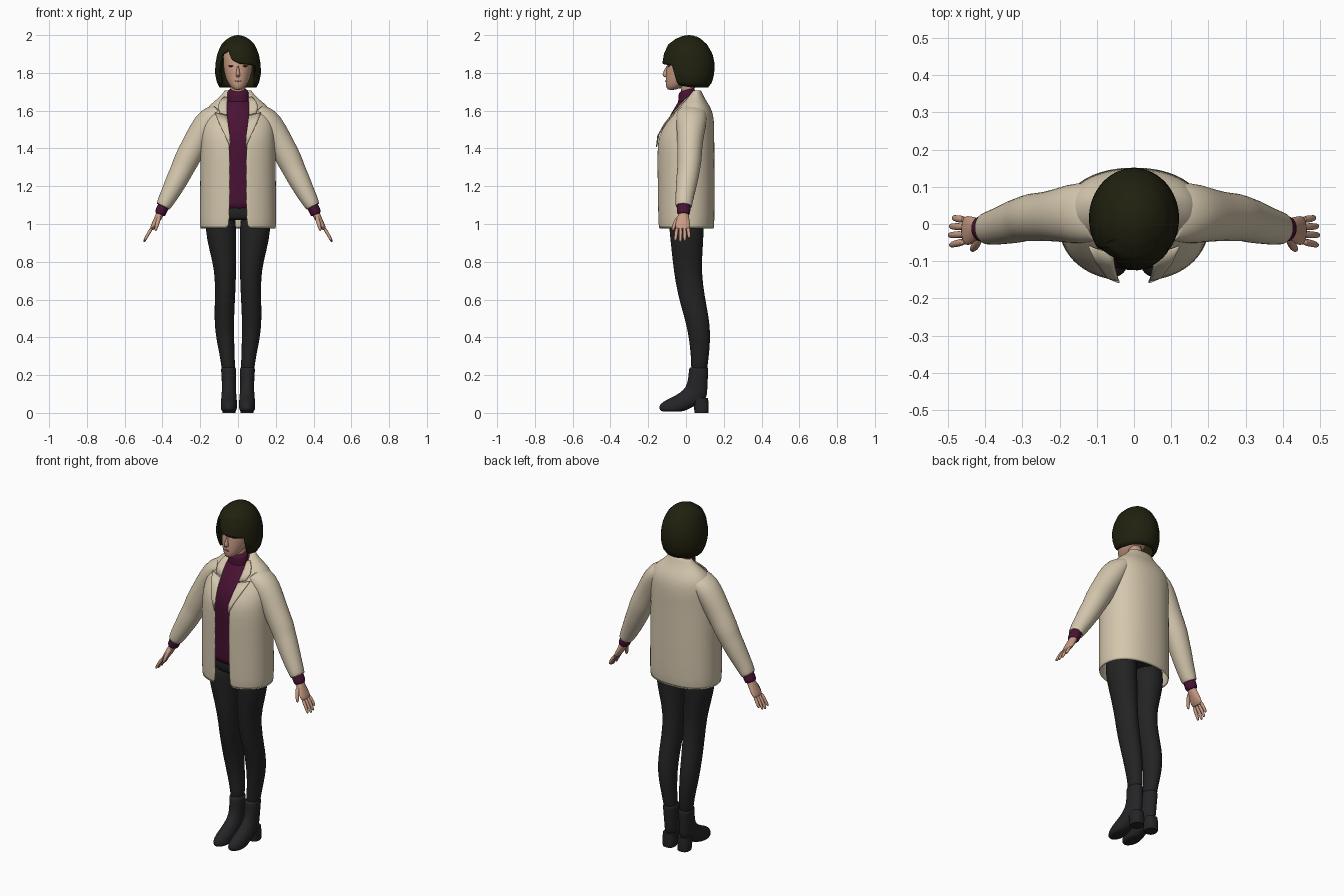
import bpy, bmesh, math
from mathutils import Vector

cube = bpy.data.objects.get("Cube")
if cube:
    bpy.data.objects.remove(cube, do_unlink=True)


def material(name, r, g, b):
    m = bpy.data.materials.new(name)
    m.use_nodes = True
    m.diffuse_color = (r, g, b, 1)
    bsdf = m.node_tree.nodes["Principled BSDF"]
    bsdf.inputs["Base Color"].default_value = (r, g, b, 1)
    bsdf.inputs["Roughness"].default_value = 0.8
    return m


CREAM = material("cream cloth", 0.66, 0.57, 0.42)
PLUM = material("plum knit", 0.068, 0.006, 0.034)
BLACK = material("black cloth", 0.017, 0.017, 0.017)
LEATHER = material("boot leather", 0.018, 0.018, 0.020)
SKIN = material("skin", 0.58, 0.33, 0.23)
HAIR = material("dark hair", 0.015, 0.015, 0.005)
LIP = material("lips", 0.42, 0.19, 0.14)


def finish(name, bm, mat, thick=0, subdiv=1, angle=50):
    bmesh.ops.recalc_face_normals(bm, faces=bm.faces)
    me = bpy.data.meshes.new(name)
    bm.to_mesh(me)
    bm.free()
    me.materials.append(mat)
    ob = bpy.data.objects.new(name, me)
    bpy.context.collection.objects.link(ob)
    bpy.ops.object.select_all(action='DESELECT')
    ob.select_set(True)
    bpy.context.view_layer.objects.active = ob
    bpy.ops.object.shade_smooth_by_angle(angle=math.radians(angle))
    if thick:
        mod = ob.modifiers.new("thickness", 'SOLIDIFY')
        mod.thickness = thick
        mod.offset = -1
    if subdiv:
        ob.modifiers.new("smooth", 'SUBSURF').levels = subdiv
        ob.modifiers["smooth"].render_levels = subdiv
    return ob


def skin_rows(rows, closed=True, caps=True):
    """Bridge rows of points into a surface."""
    bm = bmesh.new()
    vs = [[bm.verts.new(p) for p in row] for row in rows]
    n = len(vs[0])
    for a, b in zip(vs, vs[1:]):
        for i in range(n if closed else n - 1):
            j = (i + 1) % n
            bm.faces.new((a[i], a[j], b[j], b[i]))
    if caps:
        bm.faces.new(vs[0])
        bm.faces.new(vs[-1])
    return bm


def power(v, e):
    return math.copysign(abs(v) ** e, v)


def loft(name, rings, mat, side=1, tilt=False, seg=20, caps=True, e=1.0, **kw):
    """Rings are (x, y, z, radius x, radius y); tilt turns them along the path."""
    rows = []
    pts = [Vector((r[0] * side, r[1], r[2])) for r in rings]
    for k, r in enumerate(rings):
        u, v = Vector((1, 0, 0)), Vector((0, 1, 0))
        if tilt:
            t = (pts[min(k + 1, len(pts) - 1)] - pts[max(k - 1, 0)]).normalized()
            u = v.cross(t).normalized()
            v = t.cross(u)
        ang = [2 * math.pi * i / seg for i in range(seg)]
        rows.append([pts[k] + u * r[3] * power(math.cos(a), e)
                     + v * r[4] * power(math.sin(a), e) for a in ang])
    return finish(name, skin_rows(rows, True, caps), mat, **kw)


def span(rings):
    """Turn (z, radius x, front y, back y) into loft rings."""
    return [(0, (f + b) / 2, z, rx, (b - f) / 2) for z, rx, f, b in rings]


def lookup(table, z):
    """Interpolate the rows of a table sorted by rising first value."""
    if z <= table[0][0]:
        return table[0][1:]
    for a, b in zip(table, table[1:]):
        if z <= b[0]:
            t = (z - a[0]) / (b[0] - a[0])
            return tuple(p + (q - p) * t for p, q in zip(a[1:], b[1:]))
    return table[-1][1:]


# Head, neck and face
loft("head", span([(1.708, .018, -.098, -.06), (1.73, .044, -.108, 0), (1.765, .064, -.108, .06),
                   (1.81, .076, -.106, .09), (1.86, .08, -.1, .1), (1.91, .078, -.088, .1),
                   (1.95, .055, -.06, .08)]), SKIN)
loft("neck", span([(1.66, .043, -.03, .05), (1.79, .043, -.035, .05)]), SKIN)
loft("nose", span([(1.775, .009, -.112, -.09), (1.787, .013, -.13, -.09),
                   (1.81, .008, -.118, -.09), (1.84, .005, -.104, -.09)]), SKIN, seg=10)


def face_plate(name, x, y, z, size, mat):
    bm = bmesh.new()
    bmesh.ops.create_uvsphere(bm, u_segments=12, v_segments=8, radius=1)
    bmesh.ops.scale(bm, vec=size, verts=bm.verts)
    bmesh.ops.translate(bm, vec=(x, y, z), verts=bm.verts)
    finish(name, bm, mat, subdiv=0)


face_plate("mouth", 0, -.107, 1.757, (.017, .004, .004), LIP)
for s, label in ((1, "left"), (-1, "right")):
    face_plate(label + "_eye", s * .038, -.092, 1.836, (.014, .004, .004), HAIR)

# Bob hair: a shell whose lower edge follows the fringe, cheeks and nape
hair_shape = [(1.72, .096, -.085, .115), (1.75, .112, -.1, .138), (1.8, .122, -.118, .15),
              (1.85, .119, -.125, .151), (1.9, .11, -.117, .141), (1.95, .089, -.095, .112),
              (1.98, .058, -.055, .08), (1.995, .03, -.02, .05), (2.0, .004, .012, .02)]
hem = [(-180, 1.722), (-100, 1.722), (-58, 1.735), (-52, 1.90), (-30, 1.922), (-17, 1.87),
       (5, 1.85), (50, 1.838), (56, 1.735), (100, 1.722), (180, 1.722)]
rows = []
for k in range(19):
    row = []
    for i in range(72):
        deg = -180 + i * 5
        z = 2 - (2 - lookup(hem, deg)[0]) * (k / 18) ** 1.6
        rx, f, b = lookup(hair_shape, z)
        a = math.radians(deg)
        row.append((rx * math.sin(a), (f + b) / 2 - (b - f) / 2 * math.cos(a), z))
    rows.append(row)
bm = skin_rows(rows, caps=False)
bm.verts.ensure_lookup_table()
bm.faces.new(bm.verts[:72])
finish("bob_hair", bm, HAIR, thick=.012, subdiv=0)

# Sweater with a tilted roll collar
loft("sweater", span([(1.075, .15, -.108, .1), (1.09, .15, -.11, .1), (1.25, .14, -.115, .1),
                      (1.42, .155, -.13, .115), (1.5, .15, -.122, .12), (1.58, .125, -.085, .11),
                      (1.63, .085, -.05, .09), (1.67, .052, -.035, .065)]), PLUM)
collar = loft("roll_collar", span([(1.625, .062, -.045, .06), (1.66, .058, -.042, .052),
                                   (1.70, .056, -.04, .047), (1.712, .052, -.036, .044)]), PLUM)
for v in collar.data.vertices:
    v.co.z += v.co.y * .3

# Jacket shell, open at the front: z, radius x, front y, back y, half opening
jacket = [(.97, .203, -.15, .15, .045), (1.1, .202, -.152, .152, .043), (1.25, .2, -.154, .152, .042),
          (1.4, .2, -.156, .15, .043), (1.47, .197, -.148, .15, .047), (1.53, .192, -.115, .15, .055),
          (1.59, .18, -.068, .143, .062), (1.63, .15, -.035, .122, .064), (1.66, .112, -.008, .102, .06),
          (1.685, .085, .015, .09, .055), (1.71, .07, .03, .08, .052)]
EXP = .9
rows = []
for z, rx, f, b, gap in jacket:
    a0 = math.asin((gap / rx) ** (1 / EXP))
    row = []
    for i in range(41):
        a = a0 + (2 * math.pi - 2 * a0) * i / 40
        row.append((rx * power(math.sin(a), EXP),
                    (f + b) / 2 - (b - f) / 2 * power(math.cos(a), EXP), z))
    rows.append(row)
finish("jacket_body", skin_rows(rows, closed=False, caps=False), CREAM, thick=.008)


def jacket_front(x, z):
    rx, f, b, gap = lookup(jacket, z)
    c = math.sqrt(max(0, 1 - min(1, x / rx) ** (2 / EXP)))
    return (f + b) / 2 - (b - f) / 2 * c ** EXP


# Lapels: lower leaf and collar leaf, with the notch between them
leaves = {"lapel": [(1.41, .004), (1.47, .03), (1.53, .052), (1.575, .066)],
          "collar_leaf": [(1.58, .04), (1.61, .048), (1.64, .038), (1.67, .02)]}
for s, label in ((1, "left"), (-1, "right")):
    for part, table in leaves.items():
        rows = []
        for z, w in table:
            gap = lookup(jacket, z)[3]
            xs = [gap - .004 + w * i / 4 for i in range(5)]
            rows.append([(s * x, jacket_front(x, z) - .006, z + (x - gap) * .25) for x in xs])
        finish(label + "_" + part, skin_rows(rows, False, False), CREAM, thick=.006, subdiv=0)

# Sleeves, cuffs and hands
sleeve = [(.10, .03, 1.60, .04, .075), (.145, .03, 1.565, .068, .085), (.19, .025, 1.49, .073, .075),
          (.235, .02, 1.41, .068, .066), (.275, .018, 1.335, .068, .066), (.295, .014, 1.29, .061, .06),
          (.315, .008, 1.25, .060, .06), (.35, -.002, 1.18, .052, .053), (.38, -.01, 1.125, .045, .047),
          (.398, -.012, 1.09, .038, .044)]
cuff = [(.375, -.01, 1.13, .03, .034), (.40, -.012, 1.085, .031, .036),
        (.412, -.013, 1.055, .031, .036), (.415, -.013, 1.048, .024, .028)]
palm = [(.40, -.012, 1.08, .022, .024), (.414, -.013, 1.05, .021, .027), (.43, -.016, 1.02, .018, .036),
        (.447, -.018, .99, .015, .041), (.46, -.018, .968, .010, .038)]
fingers = {"index": (-.047, -.058, .93), "middle": (-.028, -.03, .85),
           "ring": (-.008, -.006, .92), "little": (.011, .019, 1.2)}
for s, label in ((1, "left"), (-1, "right")):
    loft(label + "_sleeve", sleeve, CREAM, s, tilt=True, caps=False, thick=.006)
    loft(label + "_cuff", cuff, PLUM, s, tilt=True)
    loft(label + "_palm", palm, SKIN, s, tilt=True, seg=16)
    for finger, (y0, y1, short) in fingers.items():
        reach = 1 / (short + .1)
        tip = Vector((.455, y0, .98)) + Vector((.042, y1 - y0, -.075)) * reach
        mid = Vector((.455, y0, .98)).lerp(tip, .6) + Vector((.004, 0, 0))
        loft(label + "_" + finger + "_finger",
             [(.452, y0, .985, .010, .011), (*mid, .009, .010), (*tip, .006, .007)],
             SKIN, s, tilt=True, seg=10)
    loft(label + "_thumb", [(.415, -.03, 1.045, .012, .013), (.424, -.055, 1.012, .012, .013),
                            (.432, -.066, .985, .010, .010), (.437, -.07, .962, .006, .006)],
         SKIN, s, tilt=True, seg=10)

# Trousers
loft("trouser_hips", span([(1.12, .145, -.1, .1), (1.08, .155, -.102, .105), (1.03, .16, -.098, .105),
                           (1.02, .15, -.085, .095)]), BLACK)
leg = [(.088, 0, 1.07, .078, .092), (.093, .003, .97, .083, .093), (.08, .006, .86, .072, .083),
       (.066, .008, .75, .057, .074), (.068, .028, .62, .054, .071), (.073, .053, .52, .053, .066),
       (.071, .070, .43, .051, .060), (.062, .074, .34, .043, .052), (.053, .072, .27, .037, .045),
       (.05, .068, .2, .036, .042)]
# Ankle boots with a block heel
boot = [(.048, -.075, .006, .034, .055), (.048, -.067, .016, .042, .074), (.048, -.05, .035, .044, .094),
        (.048, -.02, .058, .043, .108), (.048, .015, .08, .041, .094), (.048, .040, .105, .039, .073),
        (.048, .057, .135, .037, .057), (.049, .064, .18, .038, .052), (.05, .067, .235, .041, .052),
        (.05, .067, .243, .038, .049)]
heel = [(.048, .082, .0, .034, .036), (.048, .082, .006, .035, .037), (.048, .080, .045, .037, .040),
        (.048, .072, .08, .036, .044)]
for s, label in ((1, "left"), (-1, "right")):
    loft(label + "_trouser_leg", leg, BLACK, s)
    loft(label + "_boot", boot, LEATHER, s)
    loft(label + "_boot_heel", heel, LEATHER, s, e=.8, subdiv=0)
